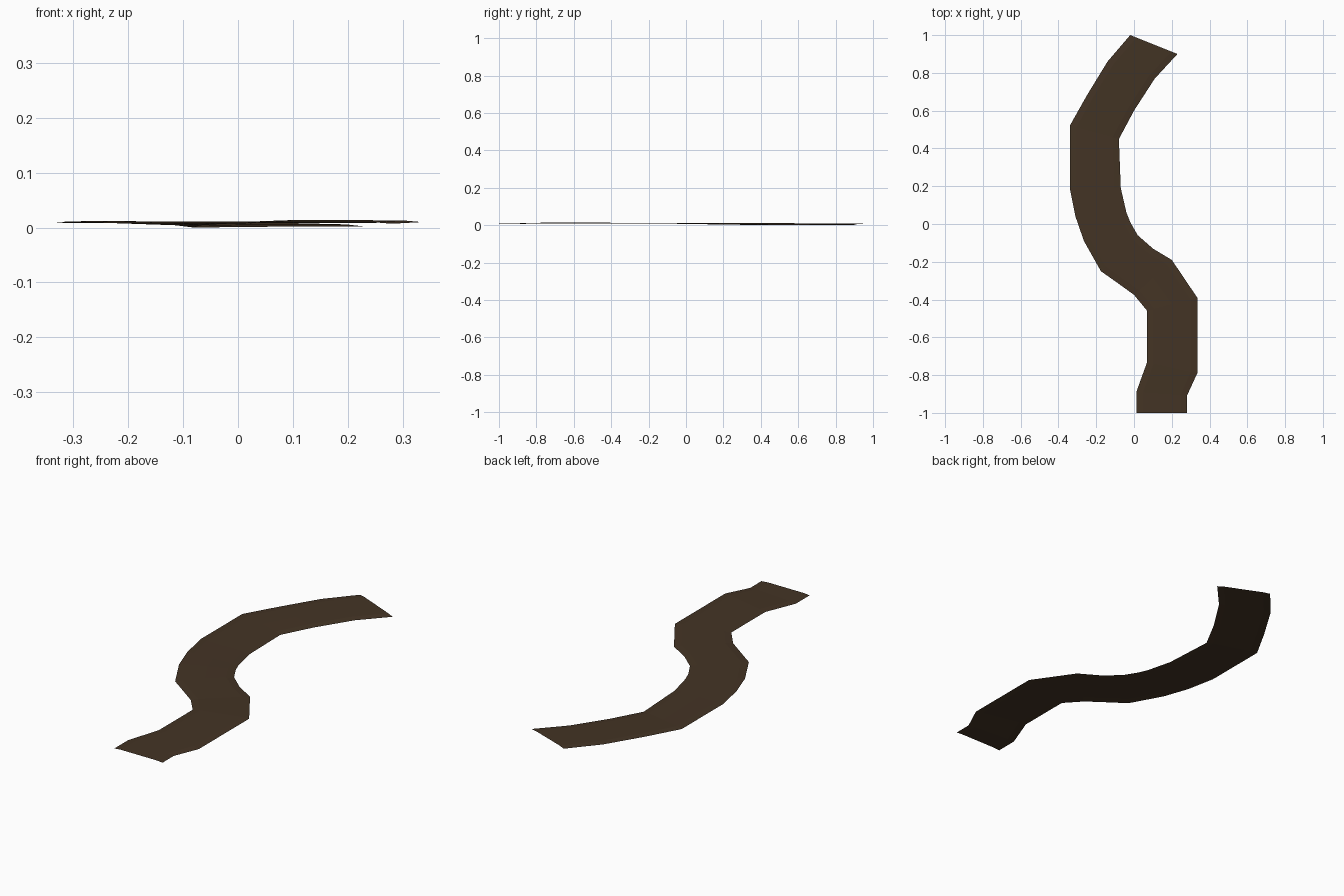
import bpy, bmesh
from mathutils import Vector

# One brown for the whole path
brown = bpy.data.materials.new("dirt brown")
brown.diffuse_color = (0.057, 0.034, 0.018, 1)

# Stations from north to south: left edge x, y; right edge x, y; inner height left, right
stations = [
    (-0.02, 1.00, 0.23, 0.90, 0.011, 0.005),
    (-0.14, 0.86, 0.11, 0.77, 0.011, 0.005),
    (-0.25, 0.68, 0.00, 0.60, 0.011, 0.004),
    (-0.34, 0.52, -0.08, 0.45, 0.012, 0.003),
    (-0.34, 0.19, -0.07, 0.19, 0.012, 0.007),
    (-0.31, 0.04, -0.04, 0.06, 0.012, 0.009),
    (-0.265, -0.09, -0.02, 0.01, 0.012, 0.010),
    (-0.175, -0.25, 0.02, -0.06, 0.011, 0.011),
    (-0.09, -0.31, 0.10, -0.13, 0.011, 0.011),
    (0.00, -0.375, 0.20, -0.19, 0.011, 0.011),
    (0.07, -0.46, 0.335, -0.39, 0.014, 0.013),
    (0.07, -0.73, 0.335, -0.79, 0.014, 0.013),
    (0.012, -0.89, 0.28, -0.91, 0.010, 0.010),
    (0.012, -1.00, 0.28, -1.00, 0.010, 0.010),
]
# Cross-section: position across the path, drop below the inner height
section = [(0, 0.003), (0.13, 0), (0.5, 0), (0.87, 0), (1, 0.003)]

# Winding path: flat bed with sloped shoulders
bm = bmesh.new()
rows = []
for lx, ly, rx, ry, zl, zr in stations:
    left, right = Vector((lx, ly, zl)), Vector((rx, ry, zr))
    rows.append([bm.verts.new(left.lerp(right, t) - Vector((0, 0, d))) for t, d in section])
for a, b in zip(rows, rows[1:]):
    for i in range(len(section) - 1):
        bm.faces.new((a[i], b[i], b[i + 1], a[i + 1]))
mesh = bpy.data.meshes.new("winding_path")
bm.to_mesh(mesh)
bm.free()
mesh.materials.append(brown)
path = bpy.data.objects.new("winding_path", mesh)
bpy.context.collection.objects.link(path)
